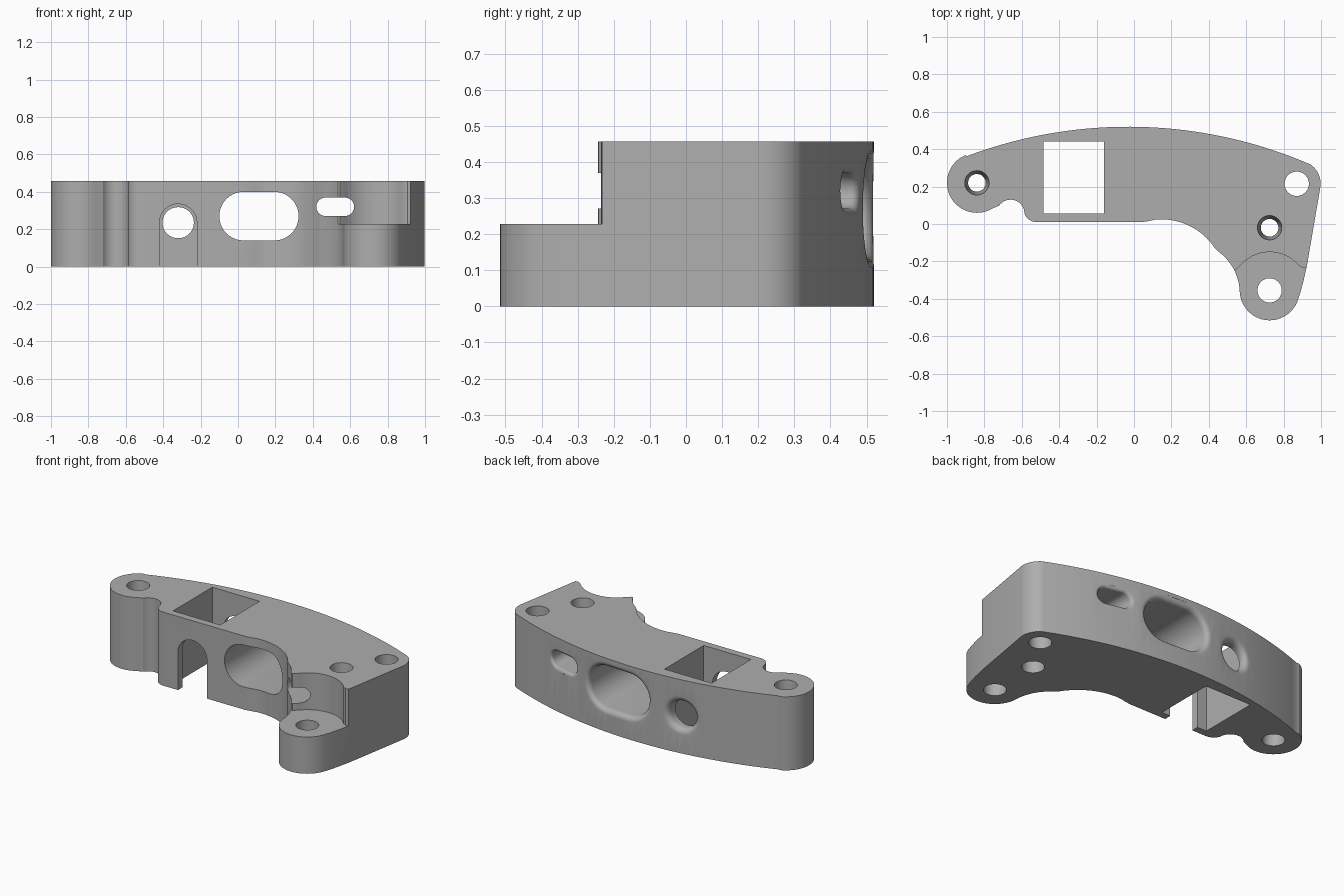
import bpy
import bmesh
from math import sin, cos, radians, sqrt, pi

if "Cube" in bpy.data.objects:
    bpy.data.objects.remove(bpy.data.objects["Cube"], do_unlink=True)

HEIGHT = 0.457
STEP = 0.228
BACK_X, BACK_Y, BACK_R = -0.03, -1.93, 2.45

grey = bpy.data.materials.new("plain grey")
grey.use_nodes = True
grey.diffuse_color = (0.42, 0.42, 0.42, 1)
grey.node_tree.nodes["Principled BSDF"].inputs["Base Color"].default_value = (0.42, 0.42, 0.42, 1)


def arc(cx, cy, r, a0, a1, n=16):
    """Points on an arc, angles in degrees."""
    angles = [radians(a0 + (a1 - a0) * i / n) for i in range(n + 1)]
    return [(cx + r * cos(a), cy + r * sin(a)) for a in angles]


def loft(name, rings):
    """Closed solid through rings that share a point count."""
    bm = bmesh.new()
    loops = [[bm.verts.new(p) for p in ring] for ring in rings]
    n = len(loops[0])
    for a, b in zip(loops, loops[1:]):
        for i in range(n):
            j = (i + 1) % n
            bm.faces.new((a[i], a[j], b[j], b[i]))
    bm.faces.new(loops[0])
    bm.faces.new(loops[-1])
    bmesh.ops.recalc_face_normals(bm, faces=bm.faces)
    mesh = bpy.data.meshes.new(name)
    bm.to_mesh(mesh)
    bm.free()
    mesh.materials.append(grey)
    ob = bpy.data.objects.new(name, mesh)
    bpy.context.collection.objects.link(ob)
    return ob


def prism(name, outline, z0, z1):
    return loft(name, [[(x, y, z) for x, y in outline] for z in (z0, z1)])


def upright_hole(name, x, y, sections):
    """Round vertical cutter from (height, radius) sections."""
    return loft(name, [[(px, py, z) for px, py in arc(x, y, r, 0, 352.5, 47)]
                       for z, r in sections])


def back_y(x):
    return BACK_Y + sqrt(BACK_R ** 2 - (x - BACK_X) ** 2)


def flared_slot(name, x, z, half_flat, r, flare, y0):
    """Rounded slot along y whose rim flares out at the curved back."""
    def section(grow):
        return (arc(x + half_flat, z, r + grow, -90, 90, 20)
                + arc(x - half_flat, z, r + grow, 90, 270, 20))
    # a hair of width keeps the two half circles of a round hole apart
    half_flat = max(half_flat, 0.001)
    rings = [[(px, y0, pz) for px, pz in section(0)]]
    steps = 6
    for i in range(steps + 1):
        a = i / steps * pi / 2
        rings.append([(px, back_y(px) - flare * (1 - sin(a)), pz)
                      for px, pz in section(flare * (1 - cos(a)))])
    rings.append([(px, back_y(px) + 0.1, pz) for px, pz in section(flare)])
    return loft(name, rings)


# Curved body outline, anticlockwise from the left lobe
outline = (
    arc(-0.84, 0.22, 0.16, 115, 300, 32)
    + arc(-0.66, 0.055, 0.075, 145, 15, 14)
    + arc(-0.52, 0.08, 0.07, 200, 270, 8)
    + [(0.04, 0.01), (0.08, 0.016)]
    + arc(0.145, -0.32, 0.345, 95, 33, 20)
    + [(0.485, -0.175), (0.515, -0.212), (0.536, -0.245), (0.552, -0.285), (0.561, -0.32)]
    + arc(0.725, -0.355, 0.16, 180, 340, 28)
    + [(0.89, -0.365), (0.905, -0.31), (0.925, -0.22)]
    + arc(0.873, 0.215, 0.125, -5, 56, 10)
    + arc(BACK_X, BACK_Y, BACK_R, 66.8, 110.5, 40)
)
body = prism("curved_bracket", outline, 0, HEIGHT)

# Step that lowers the front right lobe
step_outline = ([(0.45, -0.25), (0.545, -0.243)]
                + arc(0.725, -0.355, 0.205, 140, 40, 20)
                + [(0.905, -0.235), (1.05, -0.215), (1.05, -0.7), (0.45, -0.7)])

# Arched doorway from the front wall into the square pocket
arch = [(-0.22, -0.1)] + arc(-0.32, 0.235, 0.1, 0, 180, 24) + [(-0.42, -0.1)]

pocket = [(-0.485, 0.055), (-0.16, 0.055), (-0.16, 0.44), (-0.485, 0.44)]

cutters = [
    prism("step_cutter", step_outline, STEP, 0.6),
    prism("pocket_cutter", pocket, -0.1, 0.6),
    loft("arch_cutter", [[(x, y, z) for x, z in arch] for y in (-0.1, 0.2)]),
    flared_slot("large_slot_cutter", 0.112, 0.27, 0.082, 0.13, 0.032, -0.4),
    flared_slot("small_slot_cutter", 0.52, 0.32, 0.052, 0.049, 0.02, -0.7),
    flared_slot("round_hole_cutter", -0.32, 0.235, 0, 0.083, 0.035, 0.25),
]

# Straight holes, then holes narrowing to a waist
for x, y in ((0.87, 0.215), (0.725, -0.355)):
    cutters.append(upright_hole("straight_hole_cutter", x, y, [(-0.1, 0.065), (0.6, 0.065)]))
for x, y in ((-0.84, 0.22), (0.725, -0.02)):
    cutters.append(upright_hole("waisted_hole_cutter", x, y, [
        (-0.1, 0.065), (0, 0.065), (STEP, 0.047), (HEIGHT, 0.065), (0.6, 0.065)]))

bpy.ops.object.select_all(action="DESELECT")
body.select_set(True)
bpy.context.view_layer.objects.active = body
for cutter in cutters:
    cutter.hide_render = True
    mod = body.modifiers.new(cutter.name, "BOOLEAN")
    mod.operation = "DIFFERENCE"
    mod.solver = "EXACT"
    mod.object = cutter
    bpy.ops.object.modifier_apply(modifier=mod.name)
    bpy.data.objects.remove(cutter, do_unlink=True)

bpy.ops.object.shade_smooth_by_angle(angle=radians(25))
